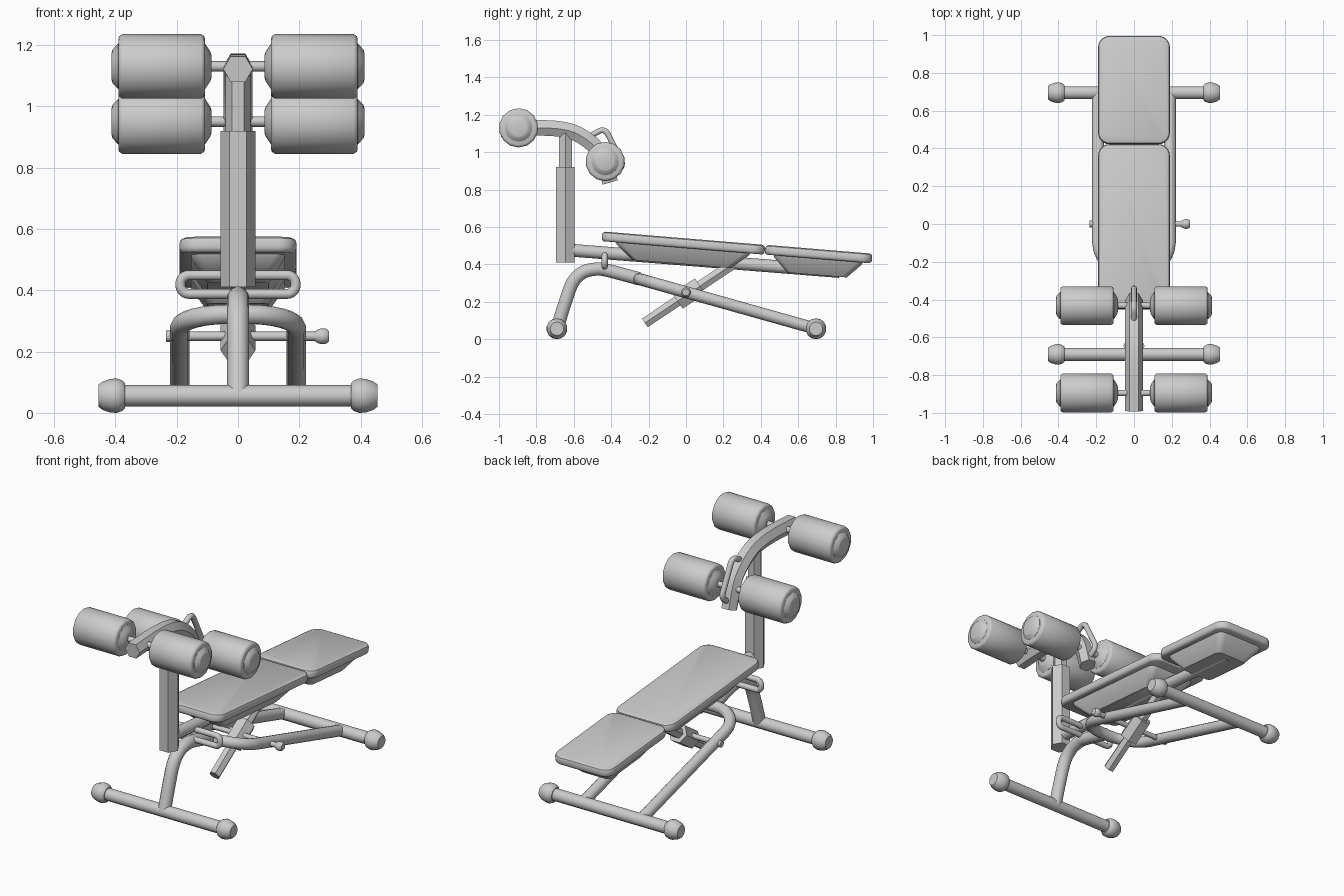
import bpy, bmesh, math
from mathutils import Vector as V

if "Cube" in bpy.data.objects:
    bpy.data.objects.remove(bpy.data.objects["Cube"])

X, Y, Z = V((1, 0, 0)), V((0, 1, 0)), V((0, 0, 1))


def loft(name, rings, angle=40):
    """Skin a stack of equal-sized rings and cap both ends."""
    bm = bmesh.new()
    loops = [[bm.verts.new(p) for p in ring] for ring in rings]
    n = len(loops[0])
    for a, b in zip(loops, loops[1:]):
        for i in range(n):
            j = (i + 1) % n
            bm.faces.new((a[i], a[j], b[j], b[i]))
    bm.faces.new(loops[0][::-1])
    bm.faces.new(loops[-1])
    bmesh.ops.recalc_face_normals(bm, faces=bm.faces)
    me = bpy.data.meshes.new(name)
    bm.to_mesh(me)
    bm.free()
    for p in me.polygons:
        p.use_smooth = True
    me.set_sharp_from_angle(angle=math.radians(angle))
    ob = bpy.data.objects.new(name, me)
    bpy.context.collection.objects.link(ob)
    return ob


def tube(name, pts, r, ref=X, sides=14):
    """Sweep a polygon along a planar path; ref is the plane normal."""
    rings = []
    for i, p in enumerate(pts):
        t = (pts[min(i + 1, len(pts) - 1)] - pts[max(i - 1, 0)]).normalized()
        u = (ref - t * ref.dot(t)).normalized()
        w = t.cross(u)
        rings.append([p + r * (u * math.cos(a) + w * math.sin(a))
                      for a in (2 * math.pi * k / sides for k in range(sides))])
    return loft(name, rings)


def lathe(name, profile, y, z, sides=14):
    """Turn (x, radius) pairs about an axis parallel to x."""
    return loft(name, [[V((x, y + r * math.cos(a), z + r * math.sin(a)))
                        for a in (2 * math.pi * (k + .5) / sides for k in range(sides))]
                       for x, r in profile])


def side(*yz):
    return [V((0, y, z)) for y, z in yz]


def smooth(p, steps=4):
    """Catmull-Rom curve through the points."""
    q = [p[0] * 2 - p[1]] + p + [p[-1] * 2 - p[-2]]
    out = []
    for a, b, c, d in zip(q, q[1:], q[2:], q[3:]):
        for s in range(steps):
            t = s / steps
            out.append(.5 * (2 * b + (c - a) * t + (2 * a - 5 * b + 4 * c - d) * t * t
                             + (3 * b - a - 3 * c + d) * t ** 3))
    return out + [p[-1]]


def fillet(p, r, n=6):
    """Round every inner corner of a polyline."""
    out = [p[0]]
    for a, b, c in zip(p, p[1:], p[2:]):
        s, e = b + (a - b).normalized() * r, b + (c - b).normalized() * r
        k = .55 * r
        s2, e2 = s + (b - s).normalized() * k, e + (b - e).normalized() * k
        for i in range(n + 1):
            t = i / n
            u = 1 - t
            out.append(u**3 * s + 3 * u * u * t * s2 + 3 * u * t * t * e2 + t**3 * e)
    return out + [p[-1]]


def slab(name, levels, y, z, slope):
    """Stack rounded rectangles (half x, half y, corner, height), then tilt."""
    rings = []
    for hx, hy, rc, h in levels:
        ring = []
        for q, (sx, sy) in enumerate(((1, 1), (-1, 1), (-1, -1), (1, -1))):
            for k in range(7):
                a = math.pi / 2 * (q + k / 6)
                ring.append(V((sx * (hx - rc) + rc * math.cos(a),
                               sy * (hy - rc) + rc * math.sin(a), h)))
        rings.append(ring)
    ob = loft(name, rings)
    ob.location = (0, y, z)
    ob.rotation_euler.x = math.atan(slope)


# Floor bars with plastic end caps
for label, y in (("front", -.69), ("rear", .695)):
    lathe(label + "_foot_bar", [(-.4, .035), (.4, .035)], y, .056)
    for s, tag in ((-1, "left"), (1, "right")):
        lathe(f"{label}_foot_cap_{tag}",
              [(s * x, r) for x, r in ((.368, .04), (.378, .05), (.395, .056),
                                       (.415, .055), (.44, .047), (.455, .036))], y, .056)

# Bent front leg and U-shaped rear frame
tube("front_leg", smooth(side((-.69, .056), (-.645, .2), (-.605, .305), (-.55, .358),
                              (-.48, .375), (-.42, .368), (-.25, .323))), .036)
rear_z = lambda y: .056 + (.695 - y) * .281
tube("rear_frame", fillet([V((x, y, rear_z(y))) for x, y in
                           ((.19, .695), (.19, -.25), (-.19, -.25), (-.19, .695))], .16),
     .032, V((0, .281, 1)).normalized())

# Sloping main beam and hexagonal upright
tube("main_beam", side((-.63, .477), (.82, .362)), .034, Z, 12)
tube("post_sleeve", side((-.645, .41), (-.645, .92)), .057, X, 6)
tube("post_inner", side((-.645, .88), (-.645, 1.12)), .04, X, 6)

# Curved roller arm (hexagonal, point upwards) with its grip
arm = smooth(side((-.99, 1.121), (-.8, 1.13), (-.65, 1.12), (-.55, 1.08),
                  (-.455, .99), (-.405, .838)))
arm_ob = tube("roller_arm", arm, .048, X, 6)
for v in arm_ob.data.vertices:
    v.co.x *= 1
tube("arm_grip", fillet(side((-.53, 1.075), (-.435, 1.13), (-.33, .925), (-.41, .875)), .035),
     .016, X, 10)

# Foam rollers on axles
for label, y, z in (("upper", -.895, 1.13), ("lower", -.432, .95)):
    lathe(label + "_roller_axle", [(-.15, .017), (.15, .017)], y, z, 10)
    for s, tag in ((-1, "left"), (1, "right")):
        lathe(f"{label}_roller_{tag}",
              [(s * x, r) for x, r in ((.108, .092), (.111, .099), (.12, .105), (.378, .105),
                                       (.387, .099), (.39, .092))], y, z, 14)
        lathe(f"{label}_roller_plug_{tag}",
              [(s * x, r) for x, r in ((.086, .035), (.09, .048), (.107, .074),
                                       (.391, .074), (.409, .055), (.412, .045))], y, z, 14)


# Pads with tapered undersides
def pad(name, y, z, half, slope, under, under_low):
    slab(name, [(.178, half - .012, .05, -.052), (.187, half - .003, .058, -.046),
                (.19, half, .06, -.036), (.19, half, .06, -.016),
                (.186, half - .004, .057, -.006), (.172, half - .018, .045, 0)], y, z, slope)
    slab(name + "_underside", [(.155, under, .04, -.045), (.152, under - .004, .04, -.062),
                               (.1, under_low, .03, -.138)], y, z, slope)


pad("seat_pad", -.012, .54, .437, -.083, .36, .265)
pad("head_pad", .711, .481, .287, -.083, .24, .16)

# Hand loop under the seat
tube("hand_loop", fillet([V((x, -.435, z)) for x, z in
                          ((0, .449), (.188, .449), (.188, .388), (-.188, .388),
                           (-.188, .449), (0, .449))], .028), .017, Y, 10)

# Telescoping adjuster with locking pin and knob
tube("adjuster_rod", side((-.22, .087), (.27, .415)), .032, X, 6)
tube("adjuster_sleeve", side((-.045, .204), (.075, .284)), .057, X, 6)
lathe("adjuster_pin", [(-.235, .015), (.27, .015)], 0, .25, 10)
lathe("adjuster_stop", [(-.235, .019), (-.222, .019)], 0, .25, 10)
lathe("adjuster_knob", [(.25, .016), (.262, .024), (.275, .027), (.288, .025), (.296, .018)],
      0, .25, 12)
